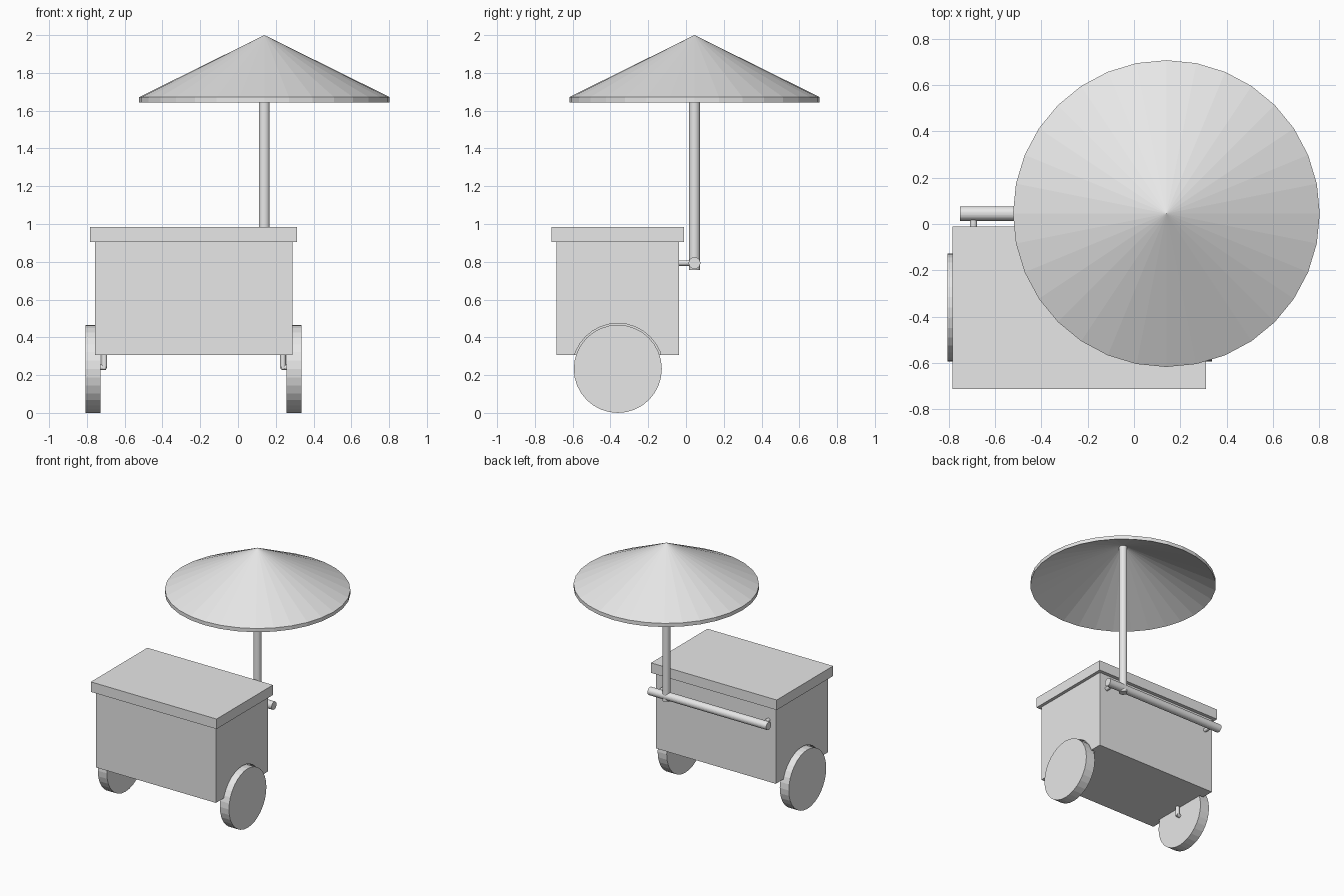
import bpy
import bmesh
from mathutils import Matrix, Vector

if "Cube" in bpy.data.objects:
    bpy.data.objects.remove(bpy.data.objects["Cube"], do_unlink=True)

# One plain grey for the whole cart
grey = bpy.data.materials.new("light_grey")
grey.use_nodes = True
grey.diffuse_color = (0.8, 0.8, 0.8, 1)
grey.node_tree.nodes["Principled BSDF"].inputs["Base Color"].default_value = grey.diffuse_color

MID_X = -0.235            # middle of the cart body
WHEEL_Y, WHEEL_R = -0.361, 0.233
BAR_Y, BAR_Z = 0.045, 0.793
POLE_X = 0.139


def finish(name, bm):
    bmesh.ops.recalc_face_normals(bm, faces=bm.faces)
    mesh = bpy.data.meshes.new(name)
    bm.to_mesh(mesh)
    bm.free()
    mesh.materials.append(grey)
    obj = bpy.data.objects.new(name, mesh)
    bpy.context.scene.collection.objects.link(obj)
    return obj


def box(name, low, high):
    low, high = Vector(low), Vector(high)
    bm = bmesh.new()
    bmesh.ops.create_cube(bm, size=1, matrix=Matrix.Translation((low + high) / 2)
                          @ Matrix.Diagonal((high - low).to_4d()))
    return finish(name, bm)


def rod(name, start, end, radius):
    start, end = Vector(start), Vector(end)
    axis = end - start
    turn = axis.to_track_quat('Z', 'Y').to_matrix().to_4x4()
    bm = bmesh.new()
    bmesh.ops.create_cone(bm, cap_ends=True, segments=32, radius1=radius, radius2=radius,
                          depth=axis.length,
                          matrix=Matrix.Translation((start + end) / 2) @ turn)
    return finish(name, bm)


# Cart body and overhanging lid
body = box("cart_body", (-0.757, -0.686, 0.307), (0.288, -0.037, 0.906))
box("cart_lid", (-0.784, -0.713, 0.906), (0.312, -0.01, 0.985))

for side, s in (("right", -1), ("left", 1)):
    def at(offset, y, z):
        return (MID_X + s * offset, y, z)

    # Wheel, and the recess it sits in
    rod(side + "_wheel", at(0.493, WHEEL_Y, WHEEL_R), at(0.572, WHEEL_Y, WHEEL_R), WHEEL_R)
    well = rod(side + "_wheel_well_cutter", at(0.488, WHEEL_Y, WHEEL_R),
               at(0.65, WHEEL_Y, WHEEL_R), WHEEL_R + 0.008)
    well.hide_render = True
    well.hide_viewport = True
    cut = body.modifiers.new(side + "_wheel_well", 'BOOLEAN')
    cut.operation = 'DIFFERENCE'
    cut.solver = 'EXACT'
    cut.object = well

    # Strut and stub axle holding the wheel
    rod(side + "_axle_strut", at(0.473, WHEEL_Y, 0.236), at(0.473, WHEEL_Y, 0.31), 0.015)
    rod(side + "_axle", at(0.465, WHEEL_Y, 0.241), at(0.495, WHEEL_Y, 0.241), 0.014)

    # Short peg joining the push bar to the body
    rod(side + "_bar_peg", at(0.459, -0.04, BAR_Z), at(0.459, BAR_Y, BAR_Z), 0.015)

# Push bar and umbrella pole
rod("push_bar", (-0.752, BAR_Y, BAR_Z), (0.283, BAR_Y, BAR_Z), 0.031)
rod("umbrella_pole", (POLE_X, BAR_Y, 0.757), (POLE_X, BAR_Y, 1.975), 0.029)

# Umbrella canopy: a hollow cone with a short upright rim
bm = bmesh.new()
bmesh.ops.create_circle(bm, cap_ends=False, segments=32, radius=0.663,
                        matrix=Matrix.Translation((POLE_X + 0.001, BAR_Y, 1.643)))
lower = bm.edges[:]
made = bmesh.ops.extrude_edge_only(bm, edges=lower)["geom"]
bmesh.ops.translate(bm, vec=(0, 0, 0.029), verts=[v for v in made if isinstance(v, bmesh.types.BMVert)])
upper = [e for e in made if isinstance(e, bmesh.types.BMEdge)
         and all(v.co.z > 1.66 for v in e.verts)]
for ring, tip in ((lower, 1.971), (upper, 2.0)):
    apex = bm.verts.new((POLE_X + 0.001, BAR_Y, tip))
    for edge in ring:
        bm.faces.new((*edge.verts, apex))
finish("umbrella_canopy", bm)
